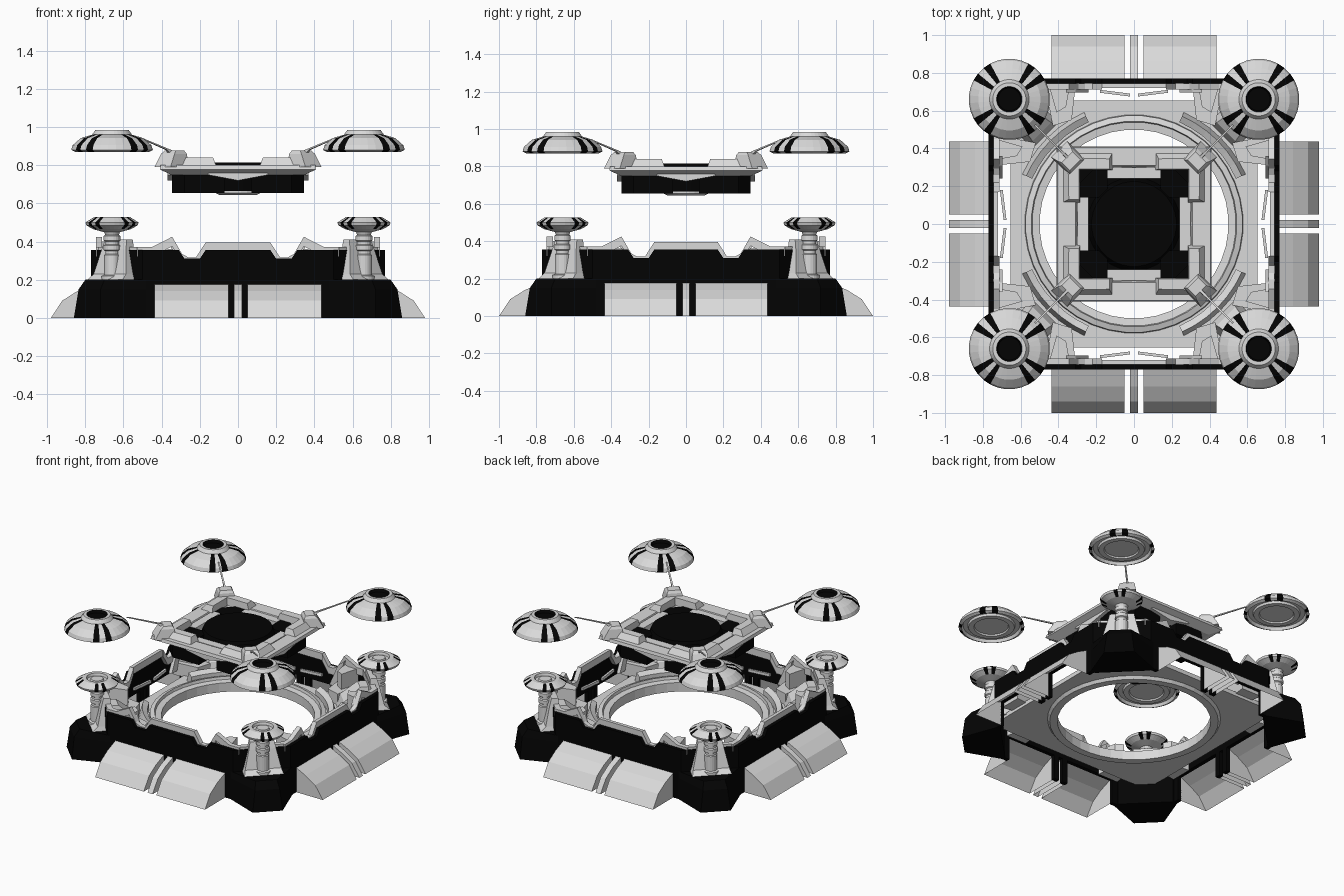
import bpy, bmesh, math
from mathutils import Vector, Matrix

if "Cube" in bpy.data.objects:
    bpy.data.objects.remove(bpy.data.objects["Cube"])


def material(name, v):
    m = bpy.data.materials.new(name)
    m.diffuse_color = (v, v, v, 1)
    m.use_nodes = True
    m.node_tree.nodes["Principled BSDF"].inputs["Base Color"].default_value = m.diffuse_color
    return m


LIGHT = material("light_grey", 0.70)
BLACK = material("black", 0.001)


def loft(bm, loops, wrap=False, mat=lambda row, i: 0):
    """Skin a list of equal-length loops; cap the ends or wrap round."""
    rings = [[bm.verts.new(p) for p in lp] for lp in loops]
    n = len(rings[0])
    for r in range(len(rings) - (0 if wrap else 1)):
        a, b = rings[r], rings[(r + 1) % len(rings)]
        for i in range(n):
            j = (i + 1) % n
            bm.faces.new((a[i], a[j], b[j], b[i])).material_index = mat(r, i)
    if not wrap:
        bm.faces.new(rings[0][::-1]).material_index = mat(-1, 0)
        bm.faces.new(rings[-1]).material_index = mat(len(rings), 0)


def circle(r, z, n=32, c=(0, 0)):
    return [(c[0] + r * math.cos((i - .5) * math.tau / n),
             c[1] + r * math.sin((i - .5) * math.tau / n), z) for i in range(n)]


def lathe(bm, prof, n=32, c=(0, 0), **kw):
    loft(bm, [circle(r, z, n, c) for r, z in prof], **kw)


def prism(bm, pts, z0, z1):
    loft(bm, [[(x, y, z) for x, y in pts] for z in (z0, z1)])


def box(bm, x0, x1, y0, y1, z0, z1):
    prism(bm, [(x0, y0), (x1, y0), (x1, y1), (x0, y1)], z0, z1)


def side_panel(bm, pts, y0, y1):
    """Outline in x and z, extruded along y."""
    loft(bm, [[(x, y, z) for x, z in pts] for y in (y0, y1)])


def diagonal(bm, sections):
    """Loft of rectangles on the corner diagonal: (r0, r1, half width, z)."""
    d, t = Vector((1, 1, 0)).normalized(), Vector((-1, 1, 0)).normalized()
    loft(bm, [[d * r + t * s + Vector((0, 0, z)) for r, s in
               ((r0, -w), (r1, -w), (r1, w), (r0, w))] for r0, r1, w, z in sections])


def mirror_x(bm):
    g = bmesh.ops.duplicate(bm, geom=bm.verts[:] + bm.edges[:] + bm.faces[:])["geom"]
    for v in g:
        if isinstance(v, bmesh.types.BMVert):
            v.co.x *= -1


def four(bm):
    """Repeat everything on the other three sides."""
    src = bm.verts[:] + bm.edges[:] + bm.faces[:]
    for k in (1, 2, 3):
        g = bmesh.ops.duplicate(bm, geom=src)["geom"]
        bmesh.ops.rotate(bm, verts=[v for v in g if isinstance(v, bmesh.types.BMVert)],
                         cent=(0, 0, 0), matrix=Matrix.Rotation(k * math.pi / 2, 3, 'Z'))


def finish(name, bm, *mats):
    bmesh.ops.recalc_face_normals(bm, faces=bm.faces[:])
    me = bpy.data.meshes.new(name)
    bm.to_mesh(me)
    bm.free()
    for m in mats:
        me.materials.append(m)
    bpy.context.collection.objects.link(bpy.data.objects.new(name, me))


def sym(half):
    return half + [(-x, z) for x, z in reversed(half)]


# Outer walls with notched tops, open behind the ramps, and chamfer walls
bm = bmesh.new()
side_panel(bm, sym([(.17, .355), (.20, .31), (.28, .31), (.31, .355), (.50, .355),
                    (.50, 0), (.437, 0), (.437, .175)]), .742, .77)
for s in (-1, 1):
    box(bm, s * .035 - .02, s * .035 + .02, .742, .77, 0, .176)
loft(bm, [[(.50, .77, z), (.77, .50, z), (.742, .49, z), (.49, .742, z)] for z in (.18, .355)])
four(bm)
finish("outer_wall", bm, BLACK)

# Heavy corner feet
bm = bmesh.new()
loft(bm, [[(.77, .48, z), (a, b, z), (b, a, z), (.48, .77, z), (.48, .735, z), (.735, .48, z)]
          for a, b, z in ((.86, .72, 0), (.835, .72, .15), (.80, .70, .2))])
four(bm)
finish("corner_foot", bm, BLACK)

# Light trim standing above the wall
bm = bmesh.new()
top = [(.17, .395), (.22, .317), (.26, .317), (.293, .335), (.345, .425), (.45, .372), (.53, .372)]
side_panel(bm, top + [(x, z - .05) for x, z in reversed(top)], .712, .745)
side_panel(bm, [(.24, .20), (.30, .20), (.36, .40), (.31, .36)], .695, .72)
mirror_x(bm)
side_panel(bm, sym([(.17, .395), (.17, .345)]), .72, .745)
loft(bm, [[(.52, .742, z), (.742, .52, z), (.71, .50, z), (.50, .71, z)] for z in (.32, .372)])
four(bm)
finish("wall_trim", bm, LIGHT)

# Sloped ramp shells and the narrow rib between them, open below and behind
bm = bmesh.new()
for x0, x1 in ((-.437, -.05), (-.02, .02), (.05, .437)):
    loft(bm, [[(x, .765, 0), (x, 1.0, 0), (x, .94, .09), (x, .86, .14), (x, .765, .178)]
              for x in (x0, x1)])
bmesh.ops.recalc_face_normals(bm, faces=bm.faces[:])
bmesh.ops.delete(bm, geom=[f for f in bm.faces if f.normal.z < -.9 or f.normal.y < -.9],
                 context='FACES')
four(bm)
for v in bm.verts:
    if abs(v.co.x) > .8:
        v.co.x *= .98
finish("side_ramp", bm, LIGHT)

# Floor plate with a round hole: chamfered square outline against a circle
bm = bmesh.new()
N = 64


def floor_edge(z):
    out = []
    for i in range(N):
        a = (i - .5) * math.tau / N
        c, s = abs(math.cos(a)), abs(math.sin(a))
        r = min(.655 / max(c, s), 1.24 / (c + s))
        out.append((r * math.cos(a), r * math.sin(a), z))
    return out


loft(bm, [circle(.53, .14, N), floor_edge(.14), floor_edge(.17), circle(.53, .17, N)], wrap=True)
finish("floor_plate", bm, LIGHT)

# Raised ring round the hole
bm = bmesh.new()
lathe(bm, [(.50, .12), (.55, .12), (.58, .16), (.575, .20), (.545, .21), (.54, .19), (.50, .185)],
      40, wrap=True)
finish("floor_ring", bm, LIGHT)

# Curved corner segments and brackets inside the walls
bm = bmesh.new()
loft(bm, [[(r * math.cos(a), r * math.sin(a), z)
           for r, z in ((.59, .16), (.59, .22), (.625, .24), (.65, .16))]
          for a in (math.radians(24 + 7 * i) for i in range(7))])
for flip in (False, True):
    for x0, x1, y0, y1, z in ((.33, .43, .55, .73, .25), (.36, .41, .62, .73, .36)):
        q = [(x0, y0), (x1, y0 - .03), (x1 + .04, y1), (x0 - .02, y1)]
        prism(bm, [(y, x) for x, y in q] if flip else q, .16, z)
diagonal(bm, [(.66, .88, .10, .16), (.69, .88, .07, .25), (.80, .88, .05, .34)])
four(bm)
finish("corner_bracket", bm, LIGHT)

# Slim chevron bars in the gap between floor and wall
bm = bmesh.new()
loft(bm, [[(.02, .675, z), (.18, .695, z), (.18, .71, z), (.02, .69, z)] for z in (.24, .26)])
mirror_x(bm)
four(bm)
finish("gap_chevron", bm, LIGHT)

# Light pylons behind the posts
bm = bmesh.new()
diagonal(bm, [(.86, .985, .13, .20), (.86, .95, .12, .23), (.86, .92, .09, .36), (.86, .905, .08, .41)])
four(bm)
finish("post_pylon", bm, LIGHT)


def stripes(first, last):
    """Paired black stripes either side of each diagonal."""
    return lambda row, i: 1 if first <= row <= last and i % 8 in (3, 5) else 0


C = (.66, .66)
# Ribbed posts
bm = bmesh.new()
lathe(bm, [(.055, .20), (.055, .22), (.042, .225), (.042, .33), (.036, .335), (.036, .35),
           (.044, .355), (.044, .38), (.036, .385), (.036, .40), (.044, .405), (.044, .43),
           (.036, .435), (.05, .47)], 20, C)
four(bm)
finish("corner_post", bm, LIGHT)

# Post caps with painted stripes
bm = bmesh.new()
lathe(bm, [(.045, .45), (.10, .465), (.135, .485), (.14, .50), (.095, .528), (.07, .528),
           (.065, .51), (.045, .51), (.04, .522)], 32, C, mat=stripes(1, 3))
four(bm)
finish("post_cap", bm, LIGHT, BLACK)

# Floating domes: striped shell, black crown, recessed underside
bm = bmesh.new()
shell = stripes(5, 8)
lathe(bm, [(.11, .885), (.115, .875), (.15, .875), (.155, .89), (.185, .89), (.195, .87),
           (.215, .88), (.207, .905), (.165, .942), (.105, .96), (.088, .984), (.068, .984),
           (.06, .965)], 32, C, mat=lambda r, i: 1 if r > 10 else shell(r, i))
four(bm)
finish("floating_dome", bm, LIGHT, BLACK)

# Thin tethers from platform to domes
bm = bmesh.new()
diagonal(bm, [(.45, .50, .012, .855), (.50, .53, .006, .88), (.72, .74, .004, .945)])
four(bm)
finish("dome_tether", bm, LIGHT)

# Platform frame: flared square rim
bm = bmesh.new()
loft(bm, [[(h, -h, z), (h, h, z), (-h, h, z), (-h, -h, z)]
          for h, z in ((.345, .748), (.41, .778), (.405, .80), (.31, .80), (.29, .75))], wrap=True)
finish("platform_frame", bm, LIGHT)

# Raised L-shaped corner blocks
bm = bmesh.new()
for f in (lambda p: p, lambda p: (p[1], p[0])):
    lo = [(.11, .285), (.37, .285), (.385, .385), (.11, .385)]
    hi = [(.13, .29), (.36, .29), (.35, .35), (.13, .345)]
    loft(bm, [[(*f(p), .785) for p in lo], [(*f(p), .84) for p in hi]])
diagonal(bm, [(.42, .56, .06, .79), (.43, .52, .05, .86), (.44, .50, .04, .878)])
four(bm)
finish("platform_corner_block", bm, LIGHT)

# Side tabs and chevrons between the corner blocks
bm = bmesh.new()
box(bm, -.14, .14, .24, .30, .75, .797)
side_panel(bm, [(-.16, .75), (0, .72), (.16, .75), (.13, .79), (0, .775), (-.13, .79)], .30, .37)
four(bm)
finish("platform_side_tab", bm, LIGHT)

# Black hull blocks, core drum and deck
bm = bmesh.new()
prism(bm, [(.07, .07), (.345, .07), (.345, .28), (.28, .345), (.07, .345)], .655, .75)
prism(bm, [(.14, .14), (.285, .14), (.285, .22), (.22, .285), (.14, .285)], .74, .795)
four(bm)
lathe(bm, [(.24, .665), (.25, .74), (.235, .79), (.225, .815)], 32)
finish("platform_hull", bm, BLACK)

# Light pad under the platform
bm = bmesh.new()
lathe(bm, [(.10, .645), (.12, .655), (.12, .67)], 24)
finish("underside_pad", bm, LIGHT)
